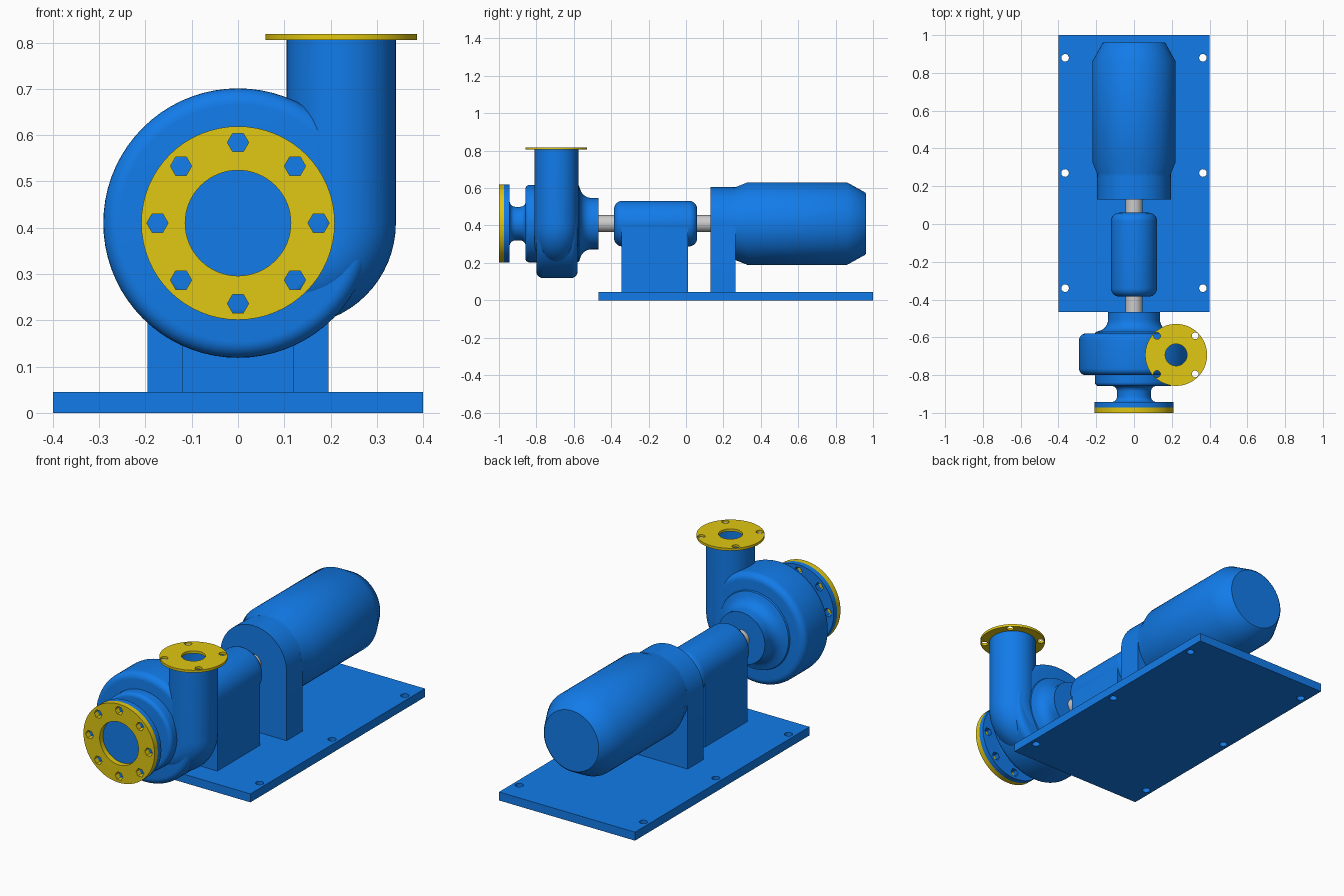
import bpy, bmesh
from math import sin, cos, pi, tau

if "Cube" in bpy.data.objects:
    bpy.data.objects.remove(bpy.data.objects["Cube"])

AXIS = 0.41  # height of the shaft line


def material(name, rgb):
    m = bpy.data.materials.new(name)
    m.diffuse_color = (*rgb, 1)
    m.use_nodes = True
    m.node_tree.nodes["Principled BSDF"].inputs["Base Color"].default_value = m.diffuse_color
    return m


BLUE = material("blue_paint", (0.006, 0.2, 0.82))
YELLOW = material("yellow_paint", (0.75, 0.57, 0.006))


def finish(name, bm, mat):
    bmesh.ops.remove_doubles(bm, verts=bm.verts, dist=1e-5)
    bmesh.ops.recalc_face_normals(bm, faces=bm.faces)
    me = bpy.data.meshes.new(name)
    bm.to_mesh(me)
    bm.free()
    ob = bpy.data.objects.new(name, me)
    bpy.context.collection.objects.link(ob)
    if mat:
        me.materials.append(mat)
    bpy.ops.object.select_all(action='DESELECT')
    ob.select_set(True)
    bpy.context.view_layer.objects.active = ob
    bpy.ops.object.shade_smooth_by_angle()
    return ob


def skin(name, rings, mat, caps=True):
    """Join a row of closed rings of points into one surface."""
    bm = bmesh.new()
    rows = [[bm.verts.new(p) for p in ring] for ring in rings]
    n = len(rows[0])
    for a, b in zip(rows, rows[1:]):
        for i in range(n):
            j = (i + 1) % n
            bm.faces.new((a[i], a[j], b[j], b[i]))
    if caps:
        bm.faces.new(rows[0])
        bm.faces.new(rows[-1])
    return finish(name, bm, mat)


def lathe(name, profile, mat=BLUE, n=72):
    """Turn (radius, y) points around the shaft line."""
    return skin(name, [[(r * cos(tau * i / n), y, AXIS + r * sin(tau * i / n))
                        for i in range(n)] for r, y in profile], mat)


def arc(r, y, rad, a0, a1, n=6):
    """Fillet points for a profile, centred on (r, y)."""
    return [(r + rad * cos(a0 + (a1 - a0) * i / n), y + rad * sin(a0 + (a1 - a0) * i / n))
            for i in range(n + 1)]


def circle(x, y, r, n=64):
    return [(x + r * cos(tau * i / n), y + r * sin(tau * i / n)) for i in range(n)]


def plate(name, loops, lo, hi, upright=False, mat=BLUE):
    """Flat plate with holes; upright plates lie in x-z and run from y=lo to hi."""
    cu = bpy.data.curves.new(name, 'CURVE')
    cu.dimensions, cu.fill_mode, cu.extrude = '2D', 'BOTH', (hi - lo) / 2
    for pts in loops:
        s = cu.splines.new('POLY')
        s.points.add(len(pts) - 1)
        for p, (x, y) in zip(s.points, pts):
            p.co = (x, y, 0, 1)
        s.use_cyclic_u = True
    tmp = bpy.data.objects.new(name + "_outline", cu)
    bpy.context.collection.objects.link(tmp)
    bpy.context.view_layer.update()
    me = bpy.data.meshes.new_from_object(tmp.evaluated_get(bpy.context.evaluated_depsgraph_get()))
    bpy.data.objects.remove(tmp)
    bm = bmesh.new()
    bm.from_mesh(me)
    mid = (lo + hi) / 2
    for v in bm.verts:
        x, y, z = v.co
        v.co = (x, mid - z, y) if upright else (x, y, mid + z)
    return finish(name, bm, mat)


def arch(w):
    return [(-w, 0.04), (w, 0.04)] + [(w * cos(pi * i / 32), AXIS + w * sin(pi * i / 32))
                                      for i in range(33)]


# base plate with six bolt holes
holes = [circle(x, y, 0.02, 24) for x in (-0.365, 0.365) for y in (-0.34, 0.27, 0.88)]
plate("base_plate", [[(-0.4, -0.467), (0.4, -0.467), (0.4, 1), (-0.4, 1)]] + holes, 0, 0.045)

# motor and its bracket
lathe("motor", [(0.195, 0.25), (0.195, 0.265), (0.221, 0.33), (0.221, 0.86),
                (0.167, 0.957), (0.16, 0.962)])
plate("motor_bracket", [arch(0.195)], 0.13, 0.265, True)

# shaft, bearing housing and pedestal
lathe("shaft", [(0.045, -0.48), (0.045, 0.15)], None, 40)
f = 0.045
lathe("bearing_housing", arc(0.122 - f, -0.385 + f, f, -pi / 2, 0)
      + arc(0.122 - f, 0.06 - f, f, 0, pi / 2))
plate("bearing_pedestal", [[(-0.12, 0.04), (0.12, 0.04), (0.12, AXIS), (-0.12, AXIS)]],
      -0.345, 0.012, True)

# pump casing
f = 0.035
lathe("volute", arc(0.291 - f, -0.8 + f, f, -pi / 2, 0) + arc(0.291 - f, -0.58 - f, f, 0, pi / 2))
lathe("rear_bell", [(0.207, -0.6), (0.207, -0.583), (0.203, -0.572)]
      + arc(0.2, -0.505, 0.063, 1.5 * pi, pi)[1:] + [(0.137, -0.467)])
lathe("front_cover", arc(0.187, -0.838, 0.02, -pi / 2, 0) + [(0.207, -0.79)])

# suction neck and bolted flange
f = 0.03
lathe("suction_neck", arc(0.09 + f, -0.943 + f, f, 1.5 * pi, pi)
      + arc(0.09 + f, -0.857 - f, f, pi, pi / 2))
bolts = [circle(0.174 * cos(tau * i / 8), AXIS + 0.174 * sin(tau * i / 8), 0.023, 6)
         for i in range(8)]
rim = circle(0, AXIS, 0.209)
plate("suction_flange", [rim] + bolts, -0.972, -0.943, True)
plate("suction_gasket_ring", [rim, circle(0, AXIS, 0.114)] + bolts, -1, -0.972, True, YELLOW)

# discharge pipe: straight drop, then a bend into the volute
PX, PY, PR, BX = 0.223, -0.693, 0.118, 0.12
rings = [[(x, PY + y, 0.806) for x, y in circle(PX, 0, PR)]]
for k in range(17):
    a = pi / 2 * k / 16
    rings.append([(BX + (x - BX) * cos(a), PY + y, AXIS - (x - BX) * sin(a))
                  for x, y in circle(PX, 0, PR)])
skin("discharge_pipe", rings, BLUE, caps=False)

# discharge flange with four bolt holes
bolts = [circle(PX + sx * 0.101, PY + sy * 0.101, 0.018, 24) for sx in (-1, 1) for sy in (-1, 1)]
plate("discharge_flange", [circle(PX, PY, 0.164), circle(PX, PY, 0.058, 40)] + bolts,
      0.805, 0.818, False, YELLOW)
